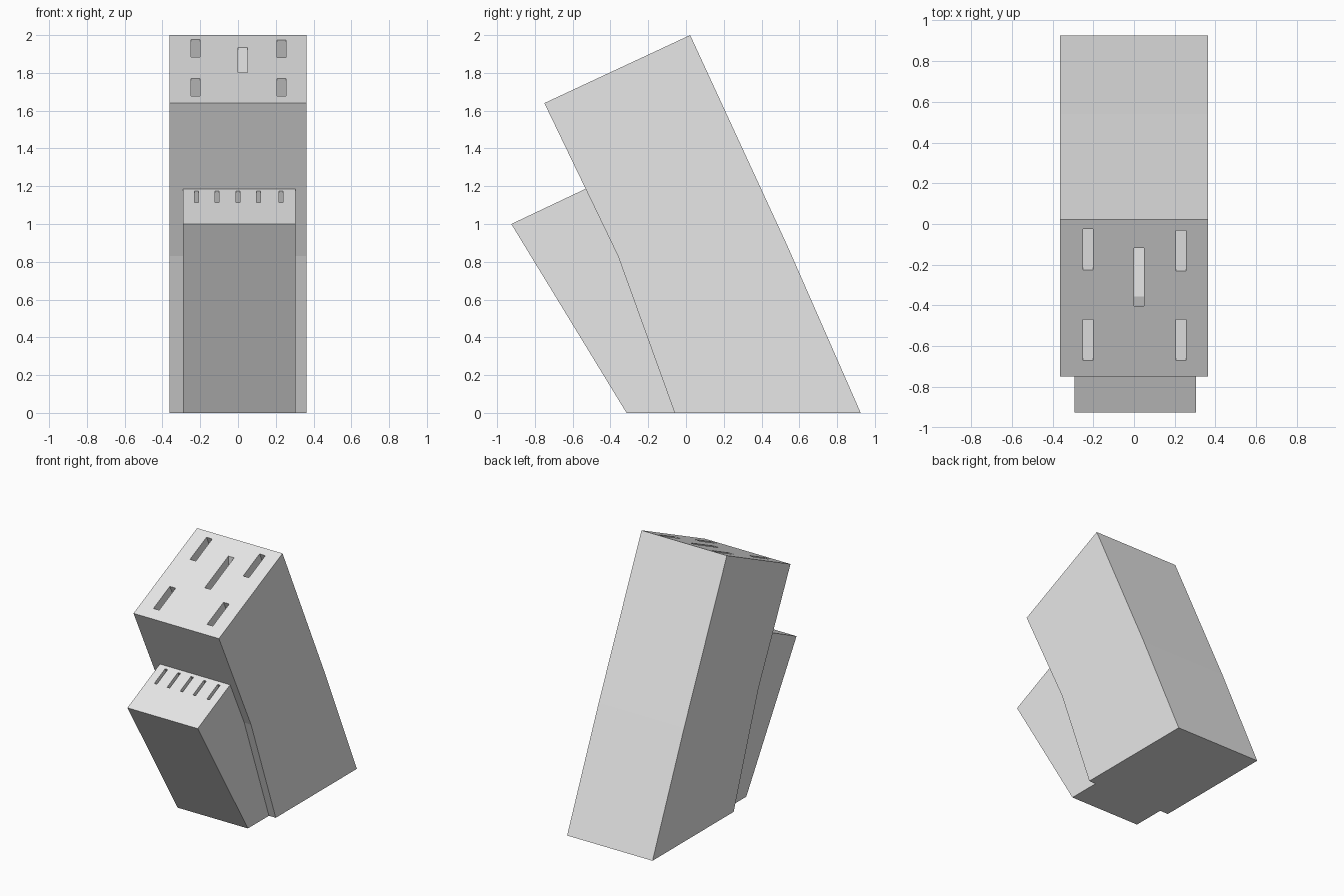
import bpy
import bmesh
from mathutils import Vector

cube = bpy.data.objects.get("Cube")
if cube:
    bpy.data.objects.remove(cube, do_unlink=True)

grey = bpy.data.materials.new("light grey")
grey.use_nodes = True
grey.diffuse_color = (0.8, 0.8, 0.8, 1)
grey.node_tree.nodes["Principled BSDF"].inputs["Base Color"].default_value = (0.8, 0.8, 0.8, 1)


def add_prism(bm, profile, x0, x1):
    """Extrude a (y, z) side profile from x0 to x1."""
    face = bm.faces.new([bm.verts.new((x0, y, z)) for y, z in profile])
    moved = bmesh.ops.extrude_face_region(bm, geom=[face])["geom"]
    verts = [g for g in moved if isinstance(g, bmesh.types.BMVert)]
    bmesh.ops.translate(bm, vec=(x1 - x0, 0, 0), verts=verts)


def make_object(name, prisms):
    bm = bmesh.new()
    for profile, x0, x1 in prisms:
        add_prism(bm, profile, x0, x1)
    bmesh.ops.recalc_face_normals(bm, faces=bm.faces)
    mesh = bpy.data.meshes.new(name)
    bm.to_mesh(mesh)
    bm.free()
    mesh.materials.append(grey)
    obj = bpy.data.objects.new(name, mesh)
    bpy.context.scene.collection.objects.link(obj)
    return obj


def slot(corner, slope, y0, y1, depth):
    """Profile of a slot sunk square to a sloping top face."""
    along = Vector((1, slope)).normalized()
    down = Vector((along.y, -along.x))
    front, back = (Vector((y, corner[1] + (y - corner[0]) * slope)) for y in (y0, y1))
    return [front - down * 0.05, back - down * 0.05, back + down * depth, front + down * depth]


def cut(obj, prisms):
    """Cut the slots, then drop the cutter."""
    cutter = make_object("slot_cutter", prisms)
    cutter.hide_render = True
    mod = obj.modifiers.new("slots", "BOOLEAN")
    mod.operation = "DIFFERENCE"
    mod.solver = "EXACT"
    mod.object = cutter
    graph = bpy.context.evaluated_depsgraph_get()
    mesh = bpy.data.meshes.new_from_object(obj.evaluated_get(graph))
    obj.modifiers.clear()
    obj.data = mesh
    bpy.data.objects.remove(cutter, do_unlink=True)


# Tall leaning block with a slight bend halfway up
main_front = (-0.75, 1.64)
main_slope = 0.36 / 0.772
bend, foot = (-0.36, 0.83), (-0.06, 0)
main_block = make_object("main_block", [
    ([foot, (0.925, 0), (0.541, 0.875), (0.022, 2), main_front, bend], -0.363, 0.363)])

# Shorter block in front, resting against the main one
small_front = (-0.925, 1.0)
small_slope = 0.187 / 0.395
front_block = make_object("front_block", [
    ([(-0.315, 0), foot, bend, (-0.53, 1.187), small_front], -0.292, 0.305)])

# Four corner slots and one upright middle slot
main_slots = []
for x, y_back in ((-0.25, -0.025), (0.206, -0.032)):
    for y in (y_back, -0.47):
        main_slots.append((slot(main_front, main_slope, y - 0.2, y, 0.8), x, x + 0.049))
middle = [(-0.403, 0.93), (-0.355, 0.95), (-0.117, 0.95), (-0.117, 2.1), (-0.403, 2.1)]
main_slots.append((middle, 0.0, 0.049))
cut(main_block, main_slots)

# Row of five narrow slots
row = [(slot(small_front, small_slope, -0.687, -0.555, 0.32), x - 0.011, x + 0.011)
       for x in (-0.22, -0.111, 0.0, 0.109, 0.227)]
cut(front_block, row)
